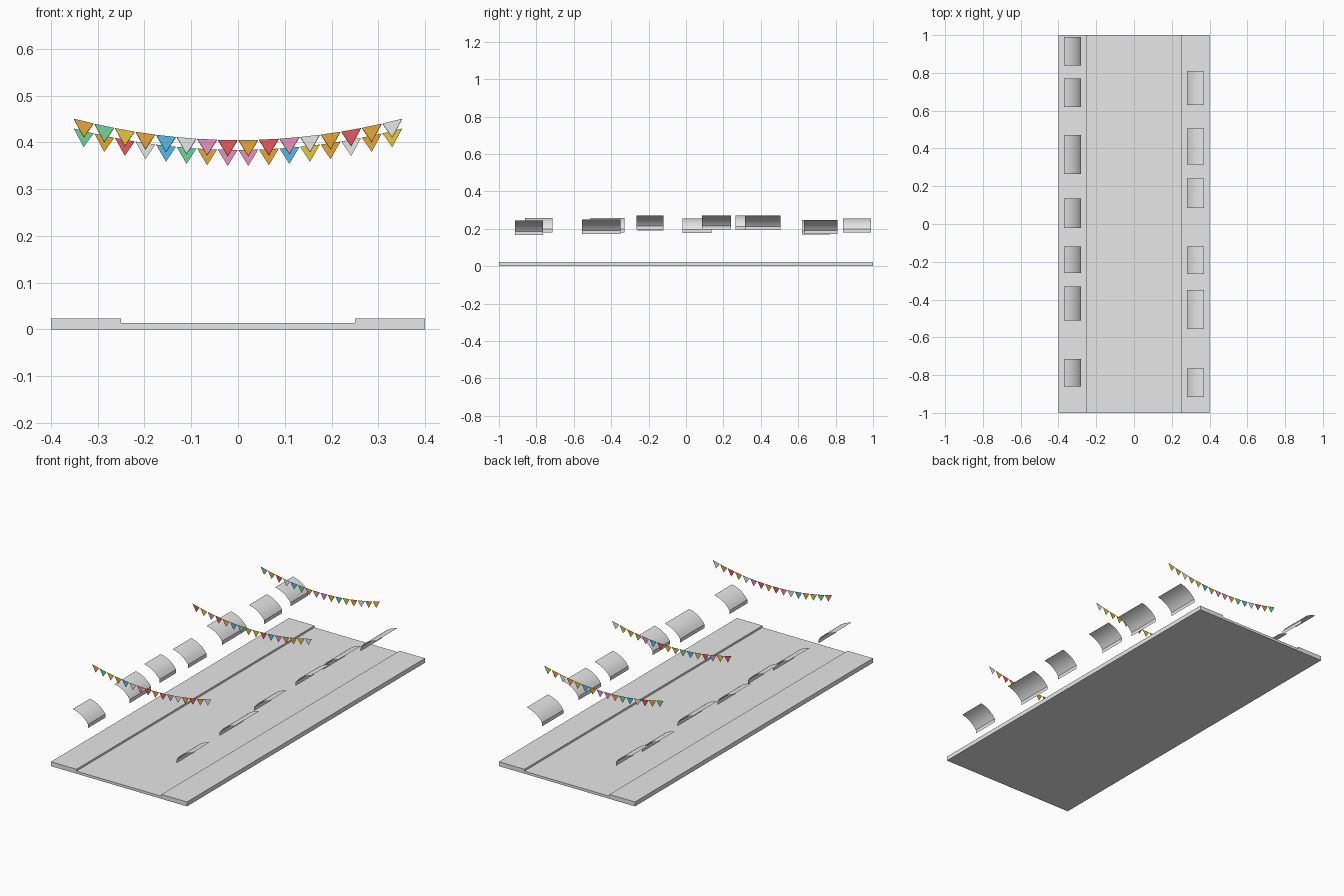
import bpy
from mathutils import Vector

cube = bpy.data.objects.get("Cube")
if cube:
    bpy.data.objects.remove(cube, do_unlink=True)


def material(name, color):
    mat = bpy.data.materials.new(name)
    mat.use_nodes = True
    mat.diffuse_color = (*color, 1)
    mat.node_tree.nodes["Principled BSDF"].inputs["Base Color"].default_value = (*color, 1)
    return mat


# Letters are used below to spell out the flag order
PALETTE = {
    "W": material("light grey", (0.8, 0.8, 0.8)),
    "O": material("orange", (0.8, 0.39, 0.04)),
    "Y": material("yellow", (0.8, 0.57, 0.045)),
    "G": material("green", (0.16, 0.67, 0.31)),
    "B": material("blue", (0.1, 0.49, 0.8)),
    "P": material("pink", (0.8, 0.29, 0.52)),
    "R": material("red", (0.8, 0.1, 0.11)),
}
LETTERS = list(PALETTE)


def add_mesh(name, verts, faces, mats):
    mesh = bpy.data.meshes.new(name)
    mesh.from_pydata(verts, [], faces)
    for mat in mats:
        mesh.materials.append(mat)
    obj = bpy.data.objects.new(name, mesh)
    bpy.context.collection.objects.link(obj)
    return obj


def extrude_y(name, profile, y0, y1, closed):
    """Sweep an x-z profile from y0 to y1; closed profiles get end caps."""
    n = len(profile)
    verts = [(x, y, z) for y in (y0, y1) for x, z in profile]
    faces = [(i, (i + 1) % n, n + (i + 1) % n, n + i) for i in range(n if closed else n - 1)]
    if closed:
        faces += [tuple(range(n - 1, -1, -1)), tuple(range(n, 2 * n))]
    return add_mesh(name, verts, faces, [PALETTE["W"]])


# Street slab with a raised pavement on each side
ROAD, PAVEMENT = 0.0135, 0.0235
half = [(0.25, ROAD), (0.25, PAVEMENT), (0.4, PAVEMENT), (0.4, 0)]
outline = half + [(-x, z) for x, z in reversed(half)]
street = extrude_y("street", outline[::-1], -1, 1, True)
street.data.flip_normals()


# Awnings: a curved sheet sloping towards the road, with a hanging valance
def awning(side, y0, y1, top):
    a, b, c = Vector((0.37, top)), Vector((0.31, top - 0.012)), Vector((0.28, top - 0.058))
    steps = 8
    profile = []
    for i in range(steps + 1):
        t = i / steps
        p = a * (1 - t) ** 2 + b * 2 * t * (1 - t) + c * t * t
        profile.append((side * p.x, p.y))
    profile.append((side * c.x, top - 0.077))
    obj = extrude_y("awning_left" if side > 0 else "awning_right", profile, y0, y1, False)
    if side > 0:
        obj.data.flip_normals()
    bpy.ops.object.select_all(action="DESELECT")
    obj.select_set(True)
    bpy.context.view_layer.objects.active = obj
    bpy.ops.object.shade_smooth_by_angle(angle=0.5)


# Start, end and top height of each awning along the street
AWNINGS = {
    -1: [(0.84, 0.99, 0.256), (0.62, 0.77, 0.246), (0.265, 0.47, 0.27), (-0.02, 0.135, 0.255),
         (-0.26, -0.12, 0.268), (-0.51, -0.33, 0.257), (-0.86, -0.715, 0.258)],
    1: [(0.63, 0.81, 0.248), (0.315, 0.505, 0.27), (0.085, 0.24, 0.272),
        (-0.265, -0.12, 0.272), (-0.555, -0.35, 0.25), (-0.915, -0.765, 0.243)],
}
for side, row in AWNINGS.items():
    for y0, y1, top in row:
        awning(side, y0, y1, top)


# Bunting: sagging rows of triangular flags across the street
def bunting(name, y, low, order):
    reach, width, drop = 0.352, 0.0425, 0.0345
    pitch = 2 * reach / len(order)

    def height(x):
        return low + 0.046 * (x / reach) ** 2

    verts, faces = [], []
    for i in range(len(order)):
        x = -reach + pitch * (i + 0.5)
        left, right = x - width / 2, x + width / 2
        verts += [(left, y, height(left)), (x, y, height(x) - drop), (right, y, height(right))]
        faces.append((3 * i, 3 * i + 1, 3 * i + 2))
    obj = add_mesh(name, verts, faces, PALETTE.values())
    for poly, letter in zip(obj.data.polygons, order):
        poly.material_index = LETTERS.index(letter)


bunting("bunting_front", -0.725, 0.405, "OGYOBWPRORPWOROW")
bunting("bunting_middle", 0.12, 0.404, "RYPRYBGOYRBPOOYW")
bunting("bunting_back", 0.69, 0.384, "GORWBGOPPOBYOWOY")
